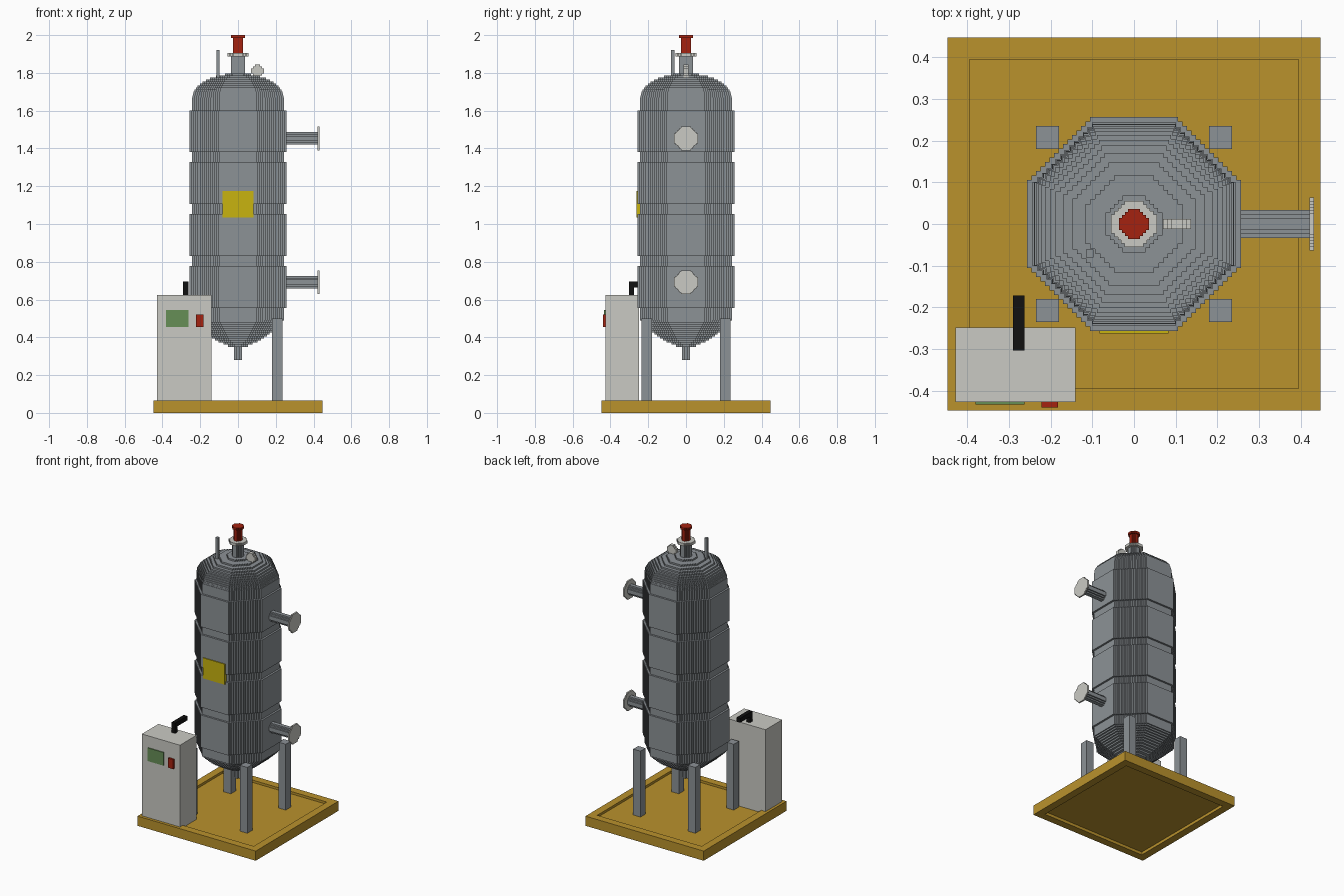
import bpy, bmesh, math
from mathutils import Matrix

if "Cube" in bpy.data.objects:
    bpy.data.objects.remove(bpy.data.objects["Cube"], do_unlink=True)


def material(name, *rgb):
    col = [((c / 255 + 0.055) / 1.055) ** 2.4 for c in rgb] + [1]
    m = bpy.data.materials.new(name)
    m.use_nodes = True
    m.diffuse_color = col
    m.node_tree.nodes["Principled BSDF"].inputs["Base Color"].default_value = col
    return m


STEEL = material("steel grey", 140, 146, 150)
PALE = material("pale grey", 202, 202, 196)
AMBER = material("amber", 186, 146, 44)
RED = material("red", 165, 34, 16)
YELLOW = material("label yellow", 200, 180, 16)
GREEN = material("screen green", 102, 142, 86)
BLACK = material("black", 17, 17, 17)

STEP = 0.0106


def finish(name, bm, mat):
    bmesh.ops.recalc_face_normals(bm, faces=bm.faces)
    me = bpy.data.meshes.new(name)
    bm.to_mesh(me)
    bm.free()
    me.materials.append(mat)
    ob = bpy.data.objects.new(name, me)
    bpy.context.collection.objects.link(ob)
    return ob


def add_box(bm, x, y, z):
    verts = bmesh.ops.create_cube(bm, size=1)["verts"]
    size = Matrix.Diagonal((x[1] - x[0], y[1] - y[0], z[1] - z[0], 1))
    move = Matrix.Translation((sum(x) / 2, sum(y) / 2, sum(z) / 2))
    bmesh.ops.transform(bm, matrix=move @ size, verts=verts)


def box(name, mat, *spans):
    bm = bmesh.new()
    add_box(bm, *spans)
    return finish(name, bm, mat)


def stepped_octagon(r, step):
    """Octagon whose diagonal sides are small stairs."""
    a = r * math.tan(math.pi / 8)
    n = max(1, round((r - a) / step))
    d = (r - a) / n
    quarter = []
    for i in range(n + 1):
        quarter.append((r - i * d, a + i * d))
        if i < n:
            quarter.append((r - (i + 1) * d, a + i * d))
    pts = []
    for _ in range(4):
        pts += quarter
        quarter = [(-y, x) for x, y in quarter]
    return pts


def add_prism(bm, r, lo, hi, step=STEP):
    pts = stepped_octagon(r, step)
    rings = [[bm.verts.new((x, y, z)) for x, y in pts] for z in (lo, hi)]
    for ring in rings:
        bm.faces.new(ring)
    for i in range(len(pts)):
        j = (i + 1) % len(pts)
        bm.faces.new((rings[0][i], rings[0][j], rings[1][j], rings[1][i]))


def prism(name, mat, r, lo, hi, place=None, step=0.008):
    bm = bmesh.new()
    add_prism(bm, r, lo, hi, step)
    if place:
        bm.transform(place)
    return finish(name, bm, mat)


def layered(name, profile):
    """Thin slabs stacked along a (height, radius) profile."""
    bm = bmesh.new()
    z, end = profile[0][0], profile[-1][0]
    n = round((end - z) / STEP)
    h = (end - z) / n
    for i in range(n):
        mid = z + (i + 0.5) * h
        for (z0, r0), (z1, r1) in zip(profile, profile[1:]):
            if z0 <= mid <= z1:
                r = r0 + (r1 - r0) * (mid - z0) / (z1 - z0)
                add_prism(bm, r, z + i * h, z + (i + 1) * h)
                break
    return finish(name, bm, STEEL)


# Base frame with a sunken deck
bm = bmesh.new()
out, inn, top = 0.447, 0.395, 0.066
for s in (-1, 1):
    side = sorted((s * inn, s * out))
    add_box(bm, (-out, out), side, (0, top))
    add_box(bm, side, (-inn, inn), (0, top))
finish("base_frame", bm, AMBER)
box("base_deck", AMBER, (-inn, inn), (-inn, inn), (0.02, 0.05))

# Legs
for sx, side in ((-1, "right"), (1, "left")):
    for sy, end in ((-1, "front"), (1, "back")):
        box(f"{end}_{side}_leg", STEEL, sorted((sx * 0.18, sx * 0.235)),
            sorted((sy * 0.18, sy * 0.235)), (0.05, 0.5))

# Vessel shell, jacket bands and domed ends
prism("vessel_shell", STEEL, 0.243, 0.49, 1.67, step=STEP)
for i, lo in enumerate((0.555, 0.83, 1.105, 1.38)):
    prism(f"jacket_band_{i + 1}", STEEL, 0.256, lo, lo + 0.222, step=STEP)
layered("bottom_dome", [(0.35, 0.04), (0.38, 0.11), (0.425, 0.175), (0.49, 0.241)])
dome = [(1.67 + 0.128 * math.sin(t), 0.241 * math.cos(t))
        for t in (math.pi / 2 * i / 12 for i in range(13))]
layered("top_dome", dome)
prism("drain_pipe", STEEL, 0.02, 0.28, 0.36)

# Top valve
prism("top_neck", STEEL, 0.036, 1.78, 1.886)
prism("top_flange", PALE, 0.055, 1.886, 1.905)
prism("valve_stem", RED, 0.026, 1.905, 1.985)
prism("valve_cap", RED, 0.036, 1.985, 2.0)

# Side nozzles on the left
for name, z in (("lower", 0.692), ("upper", 1.453)):
    place = Matrix.Translation((0, 0, z)) @ Matrix.Rotation(math.pi / 2, 4, "Y")
    prism(f"{name}_nozzle", STEEL, 0.033, 0.23, 0.421, place)
    prism(f"{name}_nozzle_flange", PALE, 0.063, 0.421, 0.432, place)

# Dome fittings
gauge = Matrix.Translation((0.103, 0, 1.81)) @ Matrix.Rotation(math.pi / 2, 4, "X")
prism("pressure_gauge", PALE, 0.034, -0.012, 0.012, gauge)
prism("gauge_stem", STEEL, 0.01, 1.75, 1.79, Matrix.Translation((0.103, 0, 0)))
box("vent_pipe", STEEL, (-0.115, -0.097), (-0.08, -0.061), (1.74, 1.92))

# Label plate
box("label_plate", YELLOW, (-0.083, 0.083), (-0.262, -0.24), (1.035, 1.175))

# Control cabinet
box("control_cabinet", PALE, (-0.428, -0.14), (-0.427, -0.248), (0.05, 0.625))
box("cabinet_screen", GREEN, (-0.38, -0.262), (-0.433, -0.425), (0.455, 0.545))
box("cabinet_switch", RED, (-0.222, -0.182), (-0.44, -0.425), (0.455, 0.52))
box("cable_riser", BLACK, (-0.29, -0.263), (-0.303, -0.276), (0.62, 0.695))
box("cable_arm", BLACK, (-0.29, -0.263), (-0.276, -0.172), (0.665, 0.695))
